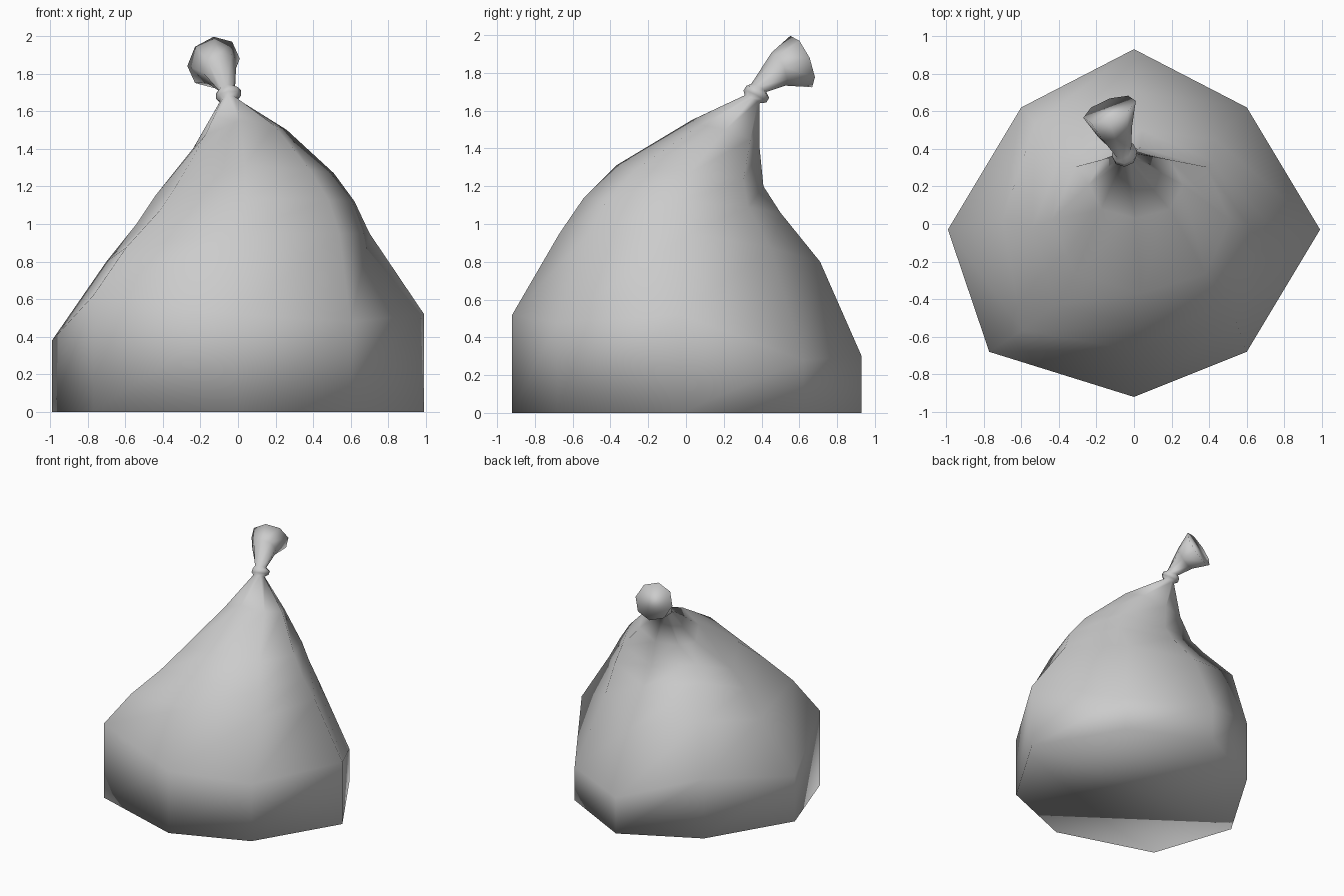
import bpy, bmesh
from math import cos, sin, pi
from mathutils import Vector

if "Cube" in bpy.data.objects:
    bpy.data.objects.remove(bpy.data.objects["Cube"])

bm = bmesh.new()
rings = []

# eight-sided foot, counter-clockwise from +x, with the height of each vertical side
foot = [(.99, -.03, .52), (.6, .62, .28), (0, .93, .30), (-.6, .62, .5),
        (-.99, -.03, .38), (-.77, -.68, .62), (0, -.92, .52), (.6, -.68, .48)]
rings.append([Vector((x, y, 0)) for x, y, z in foot])
rings.append([Vector(p) for p in foot])


def body_ring(right, left, back, front, corners=(.73,) * 4, lift=0):
    """Ring through four silhouette points: (x, z) at the sides, (y, z) back and front.
    corners: fullness of the four diagonals; lift: extra height of the back left one."""
    cx, cy = (right[0] + left[0]) / 2, (back[0] + front[0]) / 2
    cardinal = [Vector((right[0], cy, right[1])), Vector((cx, back[0], back[1])),
                Vector((left[0], cy, left[1])), Vector((cx, front[0], front[1]))]
    ring = []
    for i, a in enumerate(cardinal):
        b = cardinal[(i + 1) % 4]
        mid = Vector((cx, cy, 0)) + corners[i] * (a + b - 2 * Vector((cx, cy, 0)))
        mid.z = (a.z + b.z) / 2 + (lift if i == 1 else 0)
        ring += [a, mid]
    return ring


def tied_ring(centre, normal, radius):
    """Tilted octagon for the knot and the mouth."""
    n = Vector(normal).normalized()
    u = (Vector((1, 0, 0)) - n * n.x).normalized()
    v = n.cross(u)
    return [Vector(centre) + radius * (cos(i * pi / 4) * u + sin(i * pi / 4) * v)
            for i in range(8)]


# slumped body leaning to the back
rings.append(body_ring((.70, .95), (-.70, .80), (.71, .80), (-.67, .95), (.62, .75, .85, .77), .13))
rings.append(body_ring((.62, 1.12), (-.54, 1.0), (.50, 1.06), (-.54, 1.14), (.67, .74, .79, .76), .12))
rings.append(body_ring((.51, 1.27), (-.44, 1.15), (.41, 1.20), (-.37, 1.31), lift=.08))
rings.append(body_ring((.26, 1.50), (-.24, 1.40), (.39, 1.40), (.03, 1.55)))

# knot and flared mouth
tilt, aim = (-.15, .45, .85), (-.33, .87, .37)
for centre, normal, radius in [
        ((-.05, .35, 1.66), tilt, .045), ((-.05, .365, 1.675), tilt, .068),
        ((-.05, .38, 1.70), tilt, .068), ((-.06, .385, 1.72), tilt, .045),
        ((-.10, .49, 1.82), aim, .095), ((-.13, .61, 1.86), aim, .148)]:
    rings.append(tied_ring(centre, normal, radius))

# skin the rings, close the bottom and the mouth
verts = [[bm.verts.new(p) for p in ring] for ring in rings]
for low, high in zip(verts, verts[1:]):
    for i in range(8):
        j = (i + 1) % 8
        bm.faces.new((low[i], low[j], high[j], high[i]))
bm.faces.new(verts[0][::-1])
bm.faces.new(verts[-1])
for face in bm.faces:
    face.smooth = True

mesh = bpy.data.meshes.new("tied_sack")
bm.to_mesh(mesh)
bm.free()
sack = bpy.data.objects.new("tied_sack", mesh)
bpy.context.collection.objects.link(sack)
